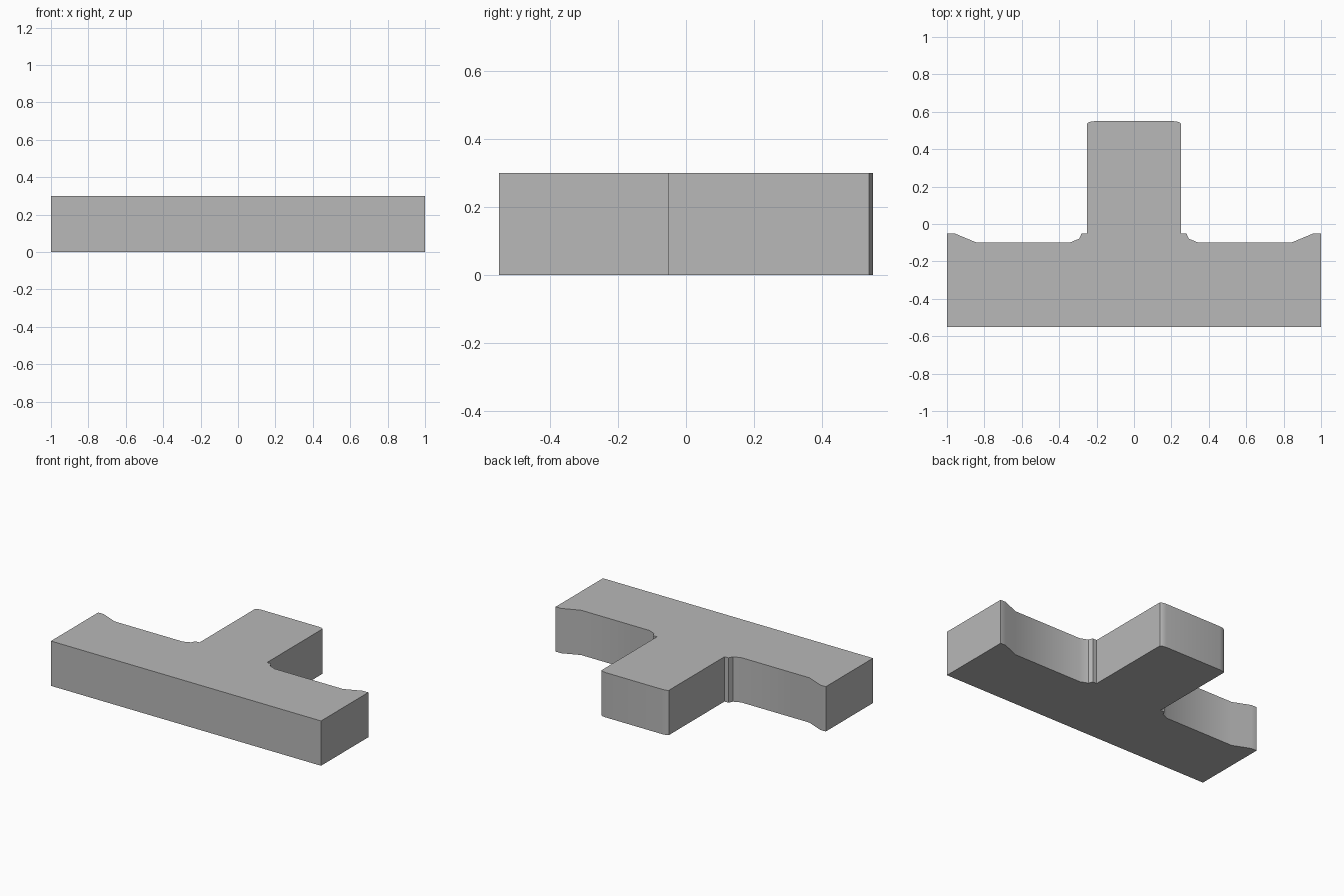
import bpy
import bmesh
import math

cube = bpy.data.objects.get("Cube")
if cube:
    bpy.data.objects.remove(cube, do_unlink=True)

HEIGHT = 0.3

# Plain grey material
grey = bpy.data.materials.new("grey")
grey.use_nodes = True
colour = (0.48, 0.48, 0.48, 1.0)
grey.diffuse_color = colour
grey.node_tree.nodes["Principled BSDF"].inputs["Base Color"].default_value = colour

# Left half of the T outline, from the front corner round to the stem end
half = [
    (1.0, -0.55), (1.0, -0.05),                    # bar end
    (0.96, -0.05), (0.845, -0.098),                # flared tip
    (0.34, -0.098), (0.292, -0.078),               # recessed back edge
    (0.28, -0.05), (0.25, -0.05),                  # step beside the stem
    (0.25, 0.538), (0.238, 0.546), (0.21, 0.55),   # stem with eased corner
]
outline = half + [(-x, y) for x, y in reversed(half)]

# Extrude the outline into a solid block
bm = bmesh.new()
base = bm.faces.new([bm.verts.new((x, y, 0)) for x, y in outline])
top = bmesh.ops.extrude_face_region(bm, geom=[base], use_keep_orig=True)
top_verts = [g for g in top["geom"] if isinstance(g, bmesh.types.BMVert)]
bmesh.ops.translate(bm, verts=top_verts, vec=(0, 0, HEIGHT))
bmesh.ops.recalc_face_normals(bm, faces=bm.faces[:])

mesh = bpy.data.meshes.new("t_block")
bm.to_mesh(mesh)
bm.free()
mesh.materials.append(grey)
block = bpy.data.objects.new("t_block", mesh)
bpy.context.collection.objects.link(block)

# Soft shading on the gentle bends, sharp elsewhere
bpy.ops.object.select_all(action="DESELECT")
block.select_set(True)
bpy.context.view_layer.objects.active = block
bpy.ops.object.shade_smooth_by_angle(angle=math.radians(35))
